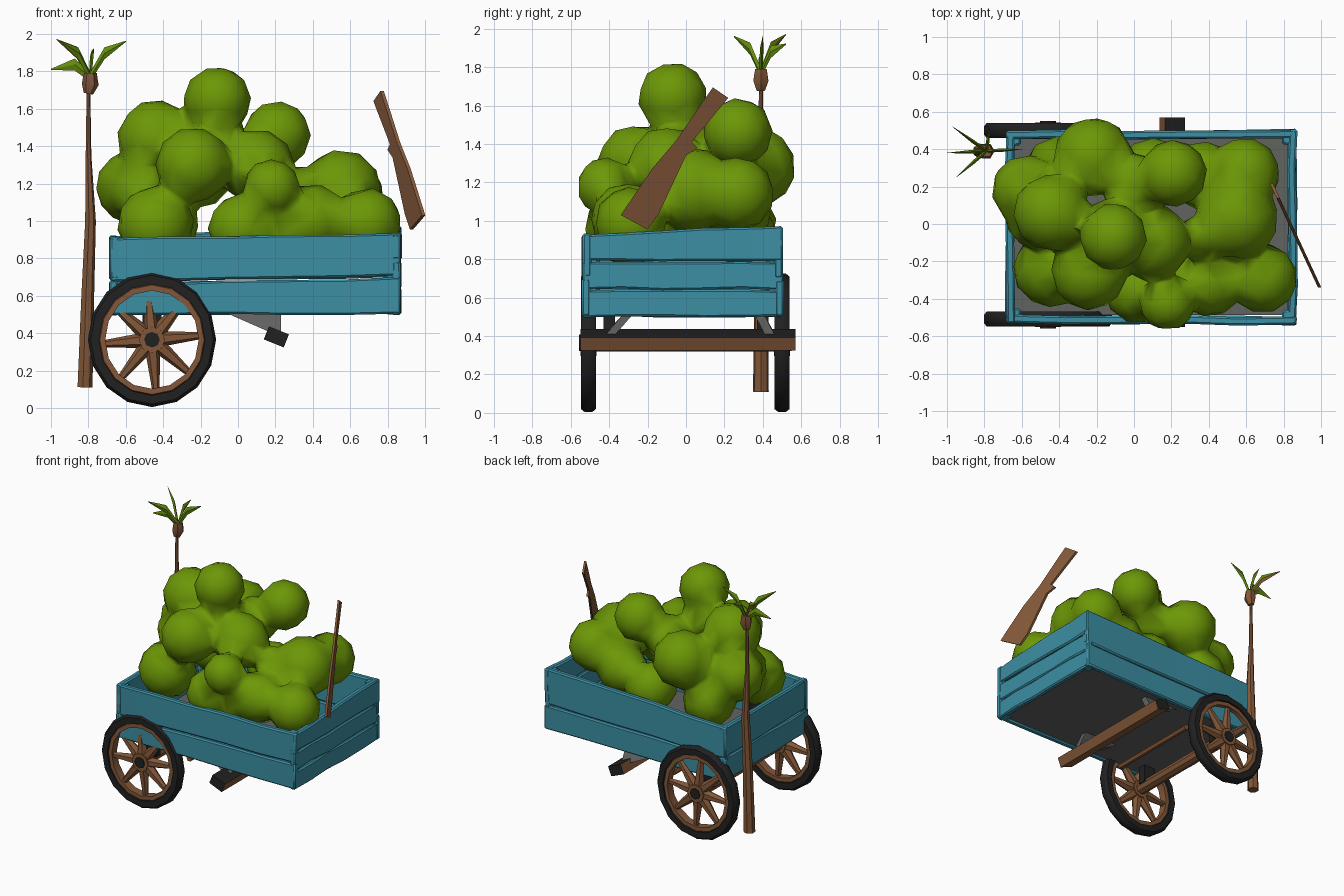
import bpy, bmesh, math, random
from mathutils import Vector, Matrix

random.seed(4)
cube = bpy.data.objects.get("Cube")
if cube:
    bpy.data.objects.remove(cube)


def material(name, rgb):
    m = bpy.data.materials.new(name)
    m.use_nodes = True
    m.diffuse_color = (*rgb, 1)
    m.node_tree.nodes["Principled BSDF"].inputs["Base Color"].default_value = (*rgb, 1)
    return m


BLUE = material("painted blue wood", (0.045, 0.275, 0.37))
GREEN = material("fruit green", (0.15, 0.31, 0.002))
WOOD = material("brown wood", (0.225, 0.096, 0.04))
BLACK = material("black", (0.015, 0.015, 0.015))
GREY = material("bed grey", (0.12, 0.125, 0.12))
LEAF = material("leaf green", (0.13, 0.27, 0.004))


def finish(name, bm, mats, smooth=True, bevel=0):
    bmesh.ops.recalc_face_normals(bm, faces=bm.faces[:])
    me = bpy.data.meshes.new(name)
    bm.to_mesh(me)
    bm.free()
    for m in mats:
        me.materials.append(m)
    ob = bpy.data.objects.new(name, me)
    bpy.context.collection.objects.link(ob)
    if smooth:
        bpy.ops.object.select_all(action="DESELECT")
        ob.select_set(True)
        bpy.context.view_layer.objects.active = ob
        bpy.ops.object.shade_smooth_by_angle(angle=math.radians(40))
    if bevel:
        mod = ob.modifiers.new("worn edges", "BEVEL")
        mod.width = bevel
        mod.segments = 1
    return ob


def loft(bm, rings, closed=False):
    """Skin a list of point rings, capping the ends of an open one."""
    vs = [[bm.verts.new(p) for p in ring] for ring in rings]
    n = len(vs[0])
    pairs = list(zip(vs, vs[1:])) + ([(vs[-1], vs[0])] if closed else [])
    for a, b in pairs:
        for i in range(n):
            j = (i + 1) % n
            bm.faces.new((a[i], a[j], b[j], b[i]))
    if not closed:
        bm.faces.new(vs[0])
        bm.faces.new(vs[-1])


def tube(bm, path, radii, sides=8):
    rings = []
    for i, p in enumerate(path):
        d = Vector(path[min(i + 1, len(path) - 1)]) - Vector(path[max(i - 1, 0)])
        q = Vector((0, 0, 1)).rotation_difference(d)
        rings.append([Vector(p) + q @ Vector((radii[i] * math.cos(t), radii[i] * math.sin(t), 0))
                      for t in (2 * math.pi * k / sides for k in range(sides))])
    loft(bm, rings)


def box(name, size, loc, mat, tilt=0, bevel=0):
    bm = bmesh.new()
    bmesh.ops.create_cube(bm, size=1)
    bm.transform(Matrix.Translation(loc) @ Matrix.Rotation(tilt, 4, "Y") @ Matrix.Diagonal((*size, 1)))
    return finish(name, bm, mat, bevel=bevel)


def plank(name, a, b, za, zb, thick=0.045):
    """Board from a to b, with (low, high) edges at each end and a slightly wavy face."""
    a, b = Vector((*a, 0)), Vector((*b, 0))
    side = (b - a).normalized().cross(Vector((0, 0, 1)))
    rings = []
    for i in range(6):
        t = i / 5
        lo, hi = (za[k] + (zb[k] - za[k]) * t + random.uniform(-0.005, 0.005) for k in (0, 1))
        p = a.lerp(b, t) + side * random.uniform(-0.006, 0.006)
        q = p - side * thick
        rings.append([(p.x, p.y, lo), (p.x, p.y, hi), (q.x, q.y, hi), (q.x, q.y, lo)])
    bm = bmesh.new()
    loft(bm, rings)
    finish(name, bm, [BLUE], bevel=0.01)


# Cart walls
fl, fr, br, bl = (-0.685, -0.53), (0.87, -0.54), (0.87, 0.505), (-0.685, 0.5)
plank("front_lower_board", fl, fr, (0.5, 0.665), (0.5, 0.697))
plank("front_upper_board", fl, fr, (0.672, 0.91), (0.705, 0.935))
plank("back_lower_board", br, bl, (0.5, 0.69), (0.5, 0.67))
plank("back_upper_board", br, bl, (0.697, 0.975), (0.677, 0.92))
for i, (lo, hi) in enumerate([(0.5, 0.638), (0.643, 0.788), (0.793, 0.93)]):
    plank(f"right_end_board_{i}", fr, br, (lo, hi), (lo, hi + 0.045 * (i == 2)))
plank("left_end_lower_board", bl, fl, (0.5, 0.68), (0.5, 0.68))
plank("left_end_upper_board", bl, fl, (0.685, 0.92), (0.685, 0.91))
for i, (x, y, top) in enumerate([(-0.64, -0.485, 0.9), (0.825, -0.495, 0.93), (0.825, 0.46, 0.965), (-0.64, 0.455, 0.91)]):
    box(f"corner_post_{i}", (0.07, 0.07, top - 0.5), (x, y, (top + 0.5) / 2), [BLUE], bevel=0.01)
box("cart_floor", (1.47, 0.95, 0.03), (0.09, -0.012, 0.525), [GREY])

# Front crossbeam with black top and ends
beam = box("crossbeam", (0.115, 1.12, 0.075), (0.205, 0.01, 0.38), [WOOD, BLACK], tilt=math.radians(22))
for f in beam.data.polygons:
    f.material_index = int(f.normal.z > 0.8 or abs(f.normal.y) > 0.8)

# Wedge brackets, leaning outwards towards their feet
for name, y, lean in (("front_bracket", -0.3, -0.1), ("back_bracket", 0.38, 0.06)):
    bm = bmesh.new()
    loft(bm, [[(-0.08, v, 0.515), (0.23, v, 0.515), (0.23, v + lean, 0.4), (0.16, v + lean, 0.41)]
              for v in (y - 0.025, y + 0.025)])
    finish(name, bm, [GREY])

# Axle and brace rod
bm = bmesh.new()
tube(bm, [(-0.46, -0.5, 0.365), (-0.46, 0.5, 0.365)], [0.045, 0.045])
finish("axle", bm, [WOOD])
bm = bmesh.new()
tube(bm, [(-0.17, -0.36, 0.4), (-0.17, 0.4, 0.4)], [0.022, 0.022], 6)
finish("brace_rod", bm, [WOOD])
for y in (-0.4, 0.4):
    box("axle_block", (0.1, 0.06, 0.14), (-0.46, y, 0.44), [BLACK])


# Wheels
def ring(name, y, inner, outer, half, mat, n=16):
    c = 0.25 * (outer - inner)
    section = [(inner, -half), (outer - c, -half), (outer, -half * 0.5),
               (outer, half * 0.5), (outer - c, half), (inner, half)]
    rings = []
    for k in range(n):
        t = 2 * math.pi * k / n
        rings.append([(-0.46 + r * math.cos(t), y + w, 0.365 + 1.05 * r * math.sin(t)) for r, w in section])
    bm = bmesh.new()
    loft(bm, rings, closed=True)
    finish(name, bm, [mat])


for label, y in (("front", -0.508), ("back", 0.5)):
    ring(label + "_tyre", y, 0.283, 0.343, 0.04, BLACK)
    ring(label + "_wheel_rim", y, 0.25, 0.288, 0.032, WOOD)
    c = Vector((-0.46, y, 0.365))
    bm = bmesh.new()
    for k in range(8):
        t = math.pi * k / 4 + 0.08
        d = Vector((math.cos(t), 0, 1.05 * math.sin(t)))
        tube(bm, [c + d * 0.03, c + d * 0.27], [0.043, 0.018], 6)
    tube(bm, [c - Vector((0, 0.042, 0)), c + Vector((0, 0.042, 0))], [0.07, 0.07], 8)
    finish(label + "_spokes", bm, [WOOD])
    bm = bmesh.new()
    tube(bm, [c - Vector((0, 0.05, 0)), c + Vector((0, 0.05, 0))], [0.042, 0.042], 8)
    finish(label + "_hub_cap", bm, [BLACK])

# Heap of round fruit, fused where they touch: x, y, z, radius
fruit = [
    (-0.11, -0.07, 1.645, 0.18), (-0.44, 0.06, 1.44, 0.205), (-0.24, -0.26, 1.3, 0.2),
    (-0.22, 0.36, 1.28, 0.21), (-0.57, 0.18, 1.18, 0.19), (-0.44, -0.24, 0.98, 0.205),
    (0.21, 0.27, 1.46, 0.18), (0.59, 0.27, 1.14, 0.19), (0.55, 0.03, 1.16, 0.22),
    (0.1, -0.1, 1.29, 0.2), (0.18, -0.42, 1.18, 0.15), (0.4, -0.31, 1.01, 0.185),
    (0.69, -0.29, 0.99, 0.185), (0.02, -0.35, 0.96, 0.18), (0.37, 0.26, 1.02, 0.18),
    (0.01, 0.2, 1.32, 0.17), (-0.4, 0.28, 0.98, 0.19), (0.1, 0.28, 0.95, 0.18),
    (-0.13, -0.03, 1.43, 0.16), (0.35, -0.08, 1.17, 0.12), (0.22, -0.3, 0.93, 0.17),
    (-0.52, 0.02, 1.16, 0.16)]
bm = bmesh.new()
for x, y, z, r in fruit:
    turn = Matrix.Rotation(random.uniform(0, 3), 4, "X") @ Matrix.Rotation(random.uniform(0, 3), 4, "Z")
    bmesh.ops.create_icosphere(bm, subdivisions=2, radius=r * 1.03,
                               matrix=Matrix.Translation((x, y, z)) @ turn)
heap = finish("fruit_heap", bm, [GREEN], smooth=False)
mod = heap.modifiers.new("fuse", "REMESH")
mod.mode = "VOXEL"
mod.voxel_size = 0.025
mod.use_smooth_shade = True
mod = heap.modifiers.new("soften", "SMOOTH")
mod.factor = 0.5
mod.iterations = 4
mod = heap.modifiers.new("simplify", "DECIMATE")
mod.ratio = 0.05

# Broken leaning board: outline in y, z on a slanted upright plane
outline = [(-0.34, 1.03), (-0.2, 0.955), (-0.14, 1.04), (0.0, 1.34), (0.06, 1.38), (0.03, 1.41),
           (0.22, 1.64), (0.14, 1.695), (0.08, 1.61), (-0.05, 1.42), (-0.17, 1.28)]
bm = bmesh.new()
loft(bm, [[(0.835 - 0.464 * y + s, y, z) for y, z in outline] for s in (-0.009, 0.009)])
finish("leaning_board", bm, [WOOD])

# Slender palm
bm = bmesh.new()
tube(bm, [(-0.82, 0.39, 0.11), (-0.805, 0.39, 0.6), (-0.79, 0.395, 1.0), (-0.8, 0.39, 1.35), (-0.8, 0.39, 1.72)],
     [0.042, 0.036, 0.03, 0.016, 0.01], 7)
finish("palm_trunk", bm, [WOOD])
bm = bmesh.new()
tube(bm, [(-0.8, 0.39, 1.68), (-0.79, 0.39, 1.73), (-0.79, 0.39, 1.79)], [0.025, 0.045, 0.035], 6)
finish("palm_bud", bm, [WOOD])

# Upright leaf blades; one has a withered underside
base = Vector((-0.79, 0.39, 1.77))
tips = [(-0.97, 0.52, 1.97), (-0.95, 0.25, 1.96), (-0.6, 0.4, 1.96), (-1.0, 0.38, 1.81), (-0.77, 0.52, 1.92)]
for i, tip in enumerate(map(Vector, tips)):
    side = (tip - base).cross(Vector((0, 0, 1))).normalized()
    tall = Vector((0, 0, 1))
    mid = base.lerp(tip, 0.4) + tall * 0.05
    bm = bmesh.new()
    loft(bm, [[p - side * w * 0.3, p + tall * w, p + side * w * 0.3, p - tall * w]
              for p, w in ((base, 0.025), (mid, 0.032), (tip, 0.003))])
    leaf = finish(f"palm_leaf_{i}", bm, [LEAF, WOOD], smooth=False)
    if i == 0:
        for f in leaf.data.polygons:
            f.material_index = int(f.normal.z < 0)
